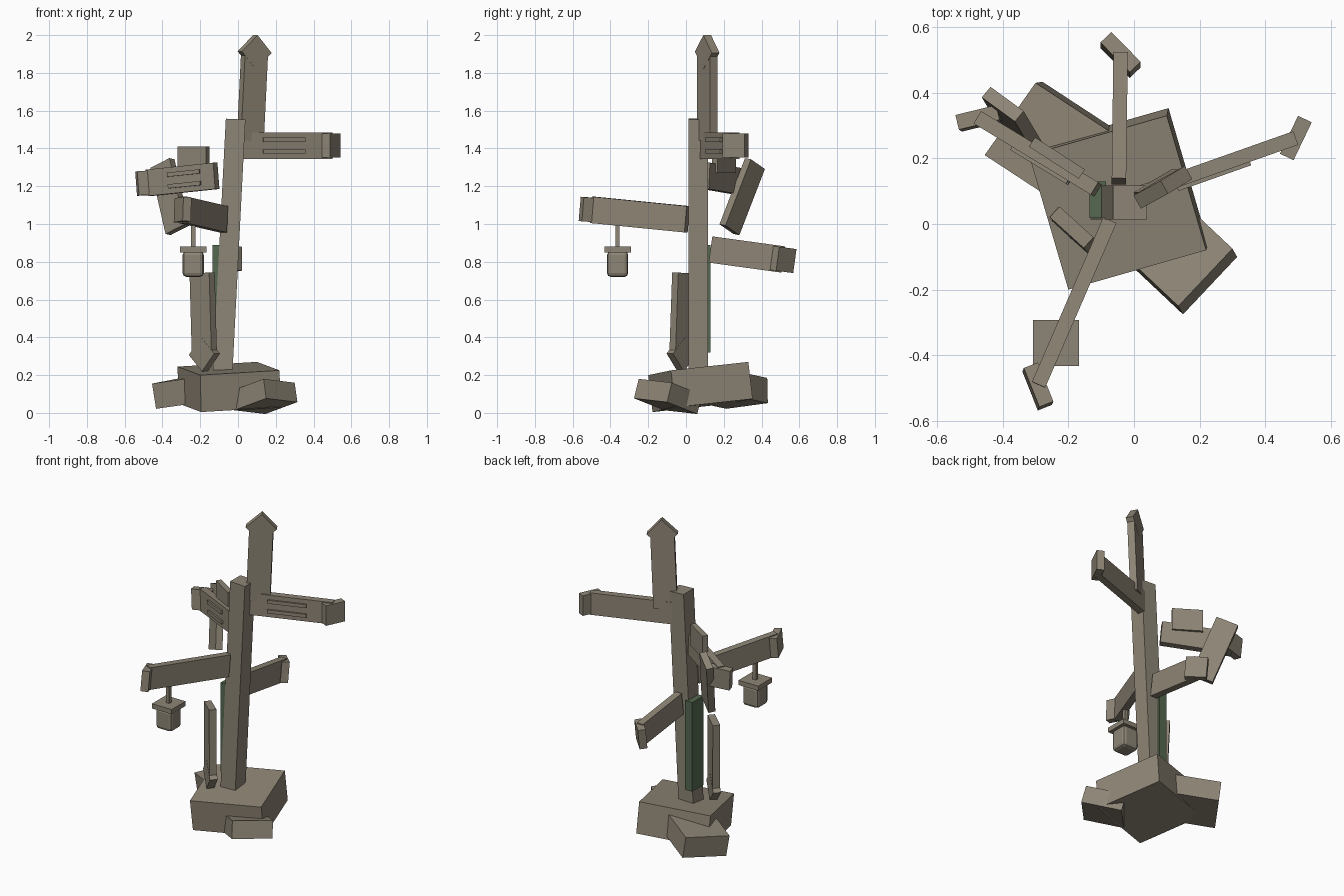
import bpy, bmesh, math
from mathutils import Vector as V, Matrix

if "Cube" in bpy.data.objects:
    bpy.data.objects.remove(bpy.data.objects["Cube"])


def material(name, rgb):
    m = bpy.data.materials.new(name)
    m.diffuse_color = (*rgb, 1)
    m.use_nodes = True
    m.node_tree.nodes["Principled BSDF"].inputs["Base Color"].default_value = m.diffuse_color
    return m


BROWN = material("weathered_brown", (0.27, 0.235, 0.18))
GREEN = material("moss_green", (0.09, 0.14, 0.08))


def block(name, center, a, b, c, mat=BROWN, bevel=0):
    """Box around center with full edge vectors a, b, c."""
    bm = bmesh.new()
    bmesh.ops.create_cube(bm, size=1)
    a, b, c = V(a), V(b), V(c)
    for v in bm.verts:
        v.co = V(center) + a * v.co.x + b * v.co.y + c * v.co.z
    bmesh.ops.recalc_face_normals(bm, faces=bm.faces)
    if bevel:
        bmesh.ops.bevel(bm, geom=bm.edges[:], offset=bevel, segments=2,
                        profile=0.5, affect='EDGES')
    me = bpy.data.meshes.new(name)
    bm.to_mesh(me)
    bm.free()
    me.materials.append(mat)
    ob = bpy.data.objects.new(name, me)
    bpy.context.collection.objects.link(ob)
    return ob


def rock(name, corner, u, v, h):
    """Tilted stone hanging below the top face corner, corner+u, corner+v."""
    u, v = V(u), V(v)
    n = u.cross(v).normalized()
    if n.z < 0:
        n = -n
    block(name, V(corner) + (u + v) / 2 - n * h / 2, u, v, n * h)


def frame(start, end, wide):
    x = (V(end) - V(start)).normalized()
    z = V(wide)
    z = (z - x * z.dot(x)).normalized()
    return x, z.cross(x), z


def board(name, start, end, wide, width=0.14, thick=0.044):
    x, y, z = frame(start, end, wide)
    block(name, (V(start) + V(end)) / 2, V(end) - V(start), y * thick, z * width)


def sign(name, start, end, wide=(0, 0, 1), flat_tip=False):
    """Board with a square tip turned 45 degrees at its end."""
    board(name + "_board", start, end, wide)
    x, y, z = frame(start, end, wide)
    r = Matrix.Rotation(math.radians(45), 3, y if flat_tip else z)
    block(name + "_tip", end, r @ x * 0.128, r @ y * 0.046, r @ z * 0.128)


def stripes(name, start, end, t, length, side):
    """Two thin raised strips on one face of a sign."""
    x, y, z = frame(start, end, (0, 0, 1))
    mid = V(start).lerp(V(end), t)
    for i, h in enumerate((0.031, -0.031)):
        block(f"{name}_strip_{i + 1}", mid + y * side * 0.024 + z * h,
              x * length, y * 0.018, z * 0.022)


# foundation stones
rock("base_stone", (-0.20, -0.20, 0.20), (0.42, 0.12, 0.025), (-0.12, 0.41, 0.045), 0.197)
rock("right_stone", (0.135, -0.25, 0.18), (0.165, 0.175, -0.02), (-0.17, 0.16, -0.063), 0.107)
rock("left_stone", (-0.455, 0.21, 0.155), (0.155, 0.22, 0.03), (0.252, -0.165, 0.036), 0.135)

# leaning post with moss patch
block("post", (-0.05, 0.065, 0.825), (0.104, 0, -0.005), (0, 0.104, 0), (0.075, 0, 1.46))
block("moss_patch", (-0.11, 0.074, 0.605), (0.05, 0, 0), (0, 0.112, 0), (0, 0, 0.57), GREEN)

# direction signs
sign("top_sign", (0.065, 0.112, 1.44), (0.088, 0.112, 1.91), (0.87, 0.5, 0), True)
right = (0.02, 0.095, 1.415), (0.493, 0.262, 1.415)
sign("right_sign", *right)
stripes("right_sign", *right, 0.455, 0.235, -1)
sign("front_sign", (-0.076, 0.006, 1.025), (-0.293, -0.495, 1.075))
sign("back_sign", (-0.046, 0.13, 0.865), (-0.041, 0.515, 0.812))
left = (-0.115, 0.105, 1.255), (-0.472, 0.322, 1.218)
sign("left_sign", *left)
stripes("left_sign", *left, 0.44, 0.20, 1)

# small board nailed behind the left sign, and crooked hanging board
board("small_board", (-0.311, 0.25, 1.34), (-0.159, 0.152, 1.34), (0, 0, 1), 0.14, 0.034)
board("crooked_board", (-0.40, 0.365, 1.32), (-0.32, 0.23, 0.97), (0.095, -0.07, 0.045), 0.135, 0.042)

# fallen sign leaning at the base
sign("fallen_sign", (-0.19, -0.01, 0.74), (-0.178, -0.025, 0.31), (0.74, -0.67, 0), True)

# hanging lantern
lx, ly = -0.237, -0.362
block("lantern_rod", (lx, ly, 0.95), (0.022, 0, 0), (0, 0.022, 0), (0, 0, 0.16))
block("lantern_lid", (lx, ly, 0.865), (0.14, 0, 0), (0, 0.14, 0), (0, 0, 0.03))
block("lantern_body", (lx, ly, 0.788), (0.112, 0, 0), (0, 0.112, 0), (0, 0, 0.136), BROWN, 0.02)
